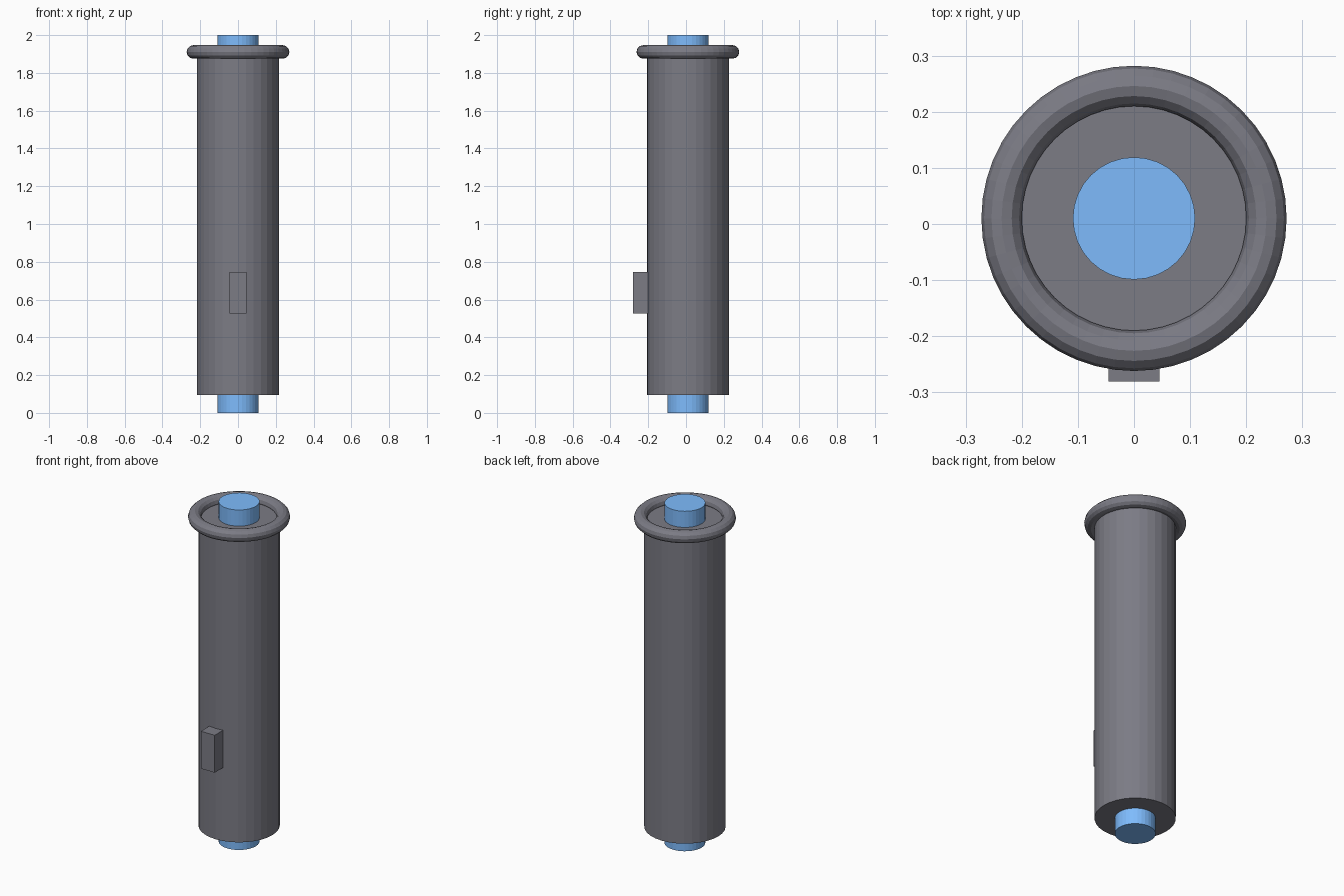
import bpy

if "Cube" in bpy.data.objects:
    bpy.data.objects.remove(bpy.data.objects["Cube"])

AXIS_Y = 0.01  # the tube axis sits slightly behind centre, balancing the front block


def material(name, colour):
    mat = bpy.data.materials.new(name)
    mat.diffuse_color = (*colour, 1)
    mat.use_nodes = True
    mat.node_tree.nodes["Principled BSDF"].inputs["Base Color"].default_value = mat.diffuse_color
    return mat


def finish(name, mat):
    obj = bpy.context.object
    obj.name = name
    obj.data.materials.append(mat)
    return obj


def cylinder(name, mat, radius, z0, z1):
    bpy.ops.mesh.primitive_cylinder_add(
        vertices=32, radius=radius, depth=z1 - z0,
        location=(0, AXIS_Y, (z0 + z1) / 2))
    return finish(name, mat)


dark = material("dark_grey", (0.20, 0.20, 0.235))
blue = material("blue", (0.21, 0.50, 0.98))

# Main tube body
cylinder("tube_body", dark, 0.217, 0.095, 1.905)

# Inner blue rod, showing at both ends
cylinder("inner_rod", blue, 0.109, 0.0, 2.0)

# Rounded rim at the top
bpy.ops.mesh.primitive_torus_add(
    major_segments=48, minor_segments=12,
    major_radius=0.236, minor_radius=0.036, location=(0, AXIS_Y, 1.911))
finish("top_rim", dark)

# Small switch block on the front
y0, y1, z0, z1 = -0.281, -0.18, 0.527, 0.747
bpy.ops.mesh.primitive_cube_add(size=1, location=(0, (y0 + y1) / 2, (z0 + z1) / 2))
block = finish("front_switch", dark)
block.scale = (0.09, y1 - y0, z1 - z0)
bpy.ops.object.transform_apply(location=False, rotation=False, scale=True)
